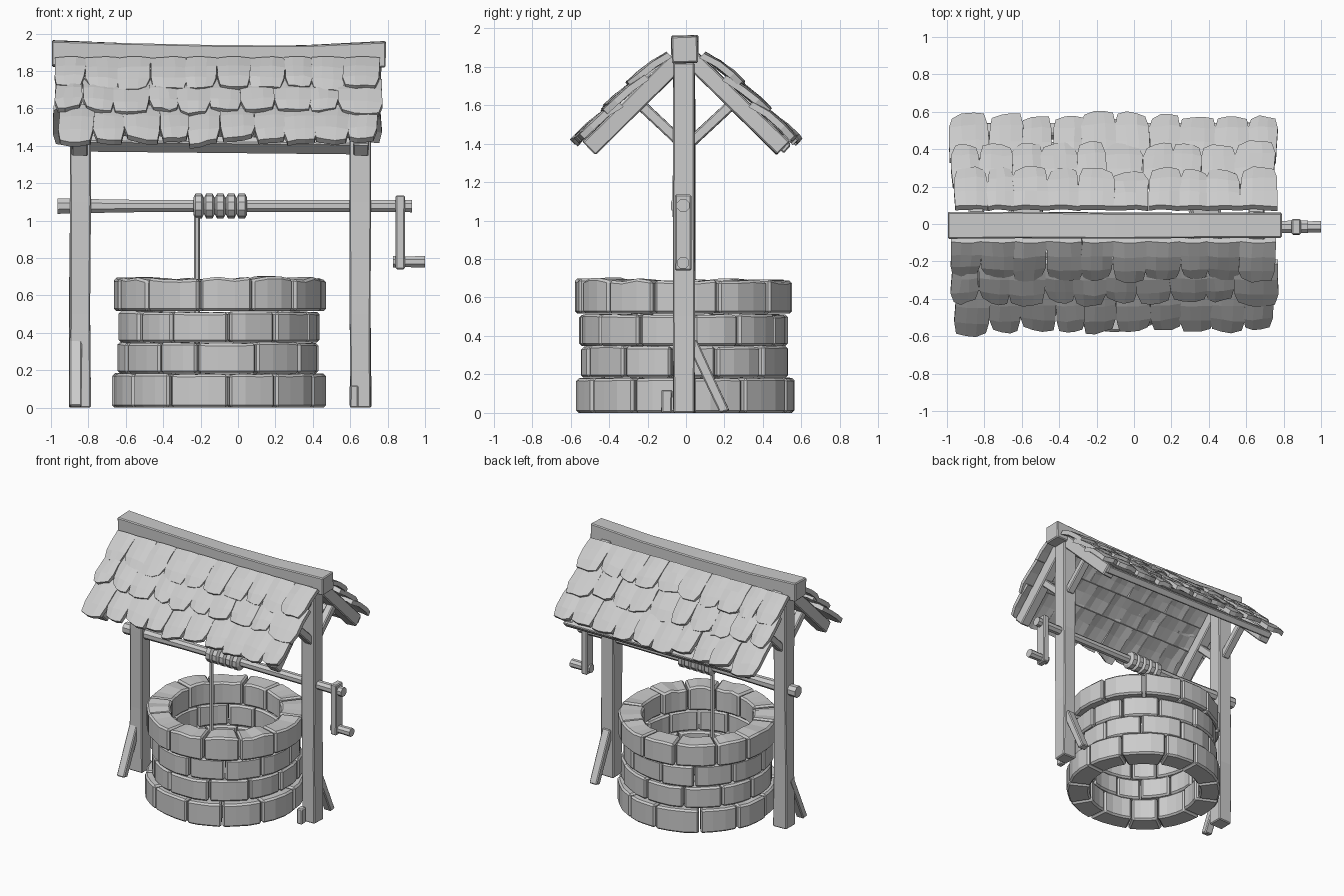
import bpy, bmesh, random
from math import sin, cos, pi
from mathutils import Vector as V

if "Cube" in bpy.data.objects:
    bpy.data.objects.remove(bpy.data.objects["Cube"])

random.seed(7)
def J(a):
    return random.uniform(-a, a)

def finish(bm, name, bevel=0.0):
    for v in bm.verts:
        v.co.z = max(v.co.z, 0)
    bmesh.ops.recalc_face_normals(bm, faces=bm.faces)
    me = bpy.data.meshes.new(name)
    bm.to_mesh(me)
    bm.free()
    ob = bpy.data.objects.new(name, me)
    bpy.context.collection.objects.link(ob)
    if bevel:
        m = ob.modifiers.new("Bevel", 'BEVEL')
        m.width, m.segments, m.limit_method, m.angle_limit = bevel, 1, 'ANGLE', 0.7
    return ob

def skin(bm, rings):
    """Bridge equal vertex loops and cap both ends."""
    vs = [[bm.verts.new(p) for p in r] for r in rings]
    n = len(vs[0])
    for a, b in zip(vs, vs[1:]):
        for i in range(n):
            bm.faces.new((a[i], a[(i+1) % n], b[(i+1) % n], b[i]))
    bm.faces.new(vs[0])
    bm.faces.new(vs[-1])

def beam(name, pts, w, h, side=(1, 0, 0), jit=0.004, bevel=0.007):
    """Rough square timber along pts; w is measured along side."""
    pts, s = [V(p) for p in pts], V(side)
    n = (pts[-1] - pts[0]).normalized().cross(s).normalized()
    bm = bmesh.new()
    skin(bm, [[p + s*(a*w/2 + J(jit)) + n*(b*h/2 + J(jit))
               for a, b in ((-1, -1), (1, -1), (1, 1), (-1, 1))] for p in pts])
    return finish(bm, name, bevel)

def turned(name, prof, y, z, sides=8):
    """Faceted round part along x from (x, radius) pairs."""
    bm = bmesh.new()
    skin(bm, [[(x, y + r*cos(2*pi*(i+.5)/sides), z + r*sin(2*pi*(i+.5)/sides))
               for i in range(sides)] for x, r in prof])
    return finish(bm, name)

# Stone wall: four courses of loose blocks
CX, CY, N = -0.10, -0.01, 12
courses = [(0.0, .182, .57, .10), (.184, .347, .538, .36), (.349, .514, .535, .05), (.516, .69, .562, .30)]
for k, (z0, z1, ro, off) in enumerate(courses):
    bm = bmesh.new()
    cuts = [off + 2*pi*i/N + J(.07) for i in range(N)]
    cuts.append(cuts[0] + 2*pi)
    for a0, a1 in zip(cuts, cuts[1:]):
        r, g, rings = ro + J(.009), .009, []
        ri = .405 + J(.012)
        top = z1 + J(.004)
        for t in range(4):
            a = a0 + g + (a1 - a0 - 2*g)*t/3
            rr, zz = r + J(.005), top + J(.008 if k == 3 else .003)
            rings.append([(CX + q*cos(a), CY + q*sin(a), z)
                          for q, z in ((ri, z0), (rr, z0), (rr, zz), (ri, zz + J(.003)))])
        skin(bm, rings)
    finish(bm, f"stone_course_{k+1}", .013)

# Posts with rafters and small knee braces
PY = -0.01
for nm, px in (("left", -.845), ("right", .655)):
    beam(f"{nm}_post", [(px, PY, z) for z in (0, .5, 1.1, 1.82)], .112, .112)
    for sn, s in (("back", 1), ("front", -1)):
        beam(f"{nm}_{sn}_rafter", [(px, s*.03, 1.84), (px, s*.505, 1.375)], .085, .092)
        beam(f"{nm}_{sn}_knee_brace", [(px, s*.03, 1.41), (px, s*.26, 1.625)], .06, .055, jit=.002)

# Ground braces and stub
beam("left_ground_brace", [(-.868, -.03, .37), (-.868, -.20, 0)], .065, .055, jit=.002)
beam("right_ground_brace", [(.655, .03, .37), (.655, .20, 0)], .065, .055, jit=.002)
beam("ground_stub", [(.62, -.10, 0), (.62, -.10, .12)], .045, .055, jit=.002)

# Sagging ridge beam and rear eave rail
beam("ridge_beam", [(-.995, -.007, 1.893), (-.6, -.007, 1.877), (-.1, -.007, 1.866),
                    (.35, -.007, 1.869), (.79, -.007, 1.888)], .138, .138, side=(0, 1, 0))
beam("rear_eave_rail", [(-.88, .495, 1.415), (.69, .495, 1.4)], .085, .05, side=(0, .71, -.71))

# Shingles: three overlapping rows per slope, each a curved ragged plate
rows = [(-.015, .25, 0), (.15, .27, -.03), (.345, .295, .015)]
COLS, X0, X1 = 10, -.968, .75
for sn, s in (("front", -1), ("back", 1)):
    bm = bmesh.new()
    for start, length, shift in rows:
        edges = [X0 + (X1 - X0)*i/COLS + (shift + J(.018) if 0 < i < COLS else J(.018))
                 for i in range(COLS + 1)]
        for x0, x1 in zip(edges, edges[1:]):
            L, lift, th = length + J(.02), .03 + J(.012), .034
            skew, lean = J(.035), J(.01)
            grid = []
            for t in (0, .35, .7, 1):
                line = []
                for u in (0, .33, .67, 1):
                    pinch = (.014 if t == 1 else -.002) * (1 - 2*u)
                    x = x0 + (x1 - x0)*u + pinch + lean*t + J(.005)
                    d = start + L*t + (skew*(u - .5) + J(.008))*t
                    if t == 1 and u in (0, 1):
                        d -= .012
                    n = lift*t - .012 + .008*sin(pi*u) + .012*sin(pi*t) + J(.004)
                    line.append((x, d, n))
                grid.append(line)
            def place(p, e):
                x, d, n = p
                n += e
                return bm.verts.new((x, s*(.09 + .707*(d + n)), 1.845 + .707*(n - d)))
            hi = [[place(p, th) for p in l] for l in grid]
            lo = [[place(p, 0) for p in l] for l in grid]
            for i in range(3):
                for j in range(3):
                    for g in (hi, lo):
                        bm.faces.new((g[i][j], g[i][j+1], g[i+1][j+1], g[i+1][j]))
            rim = ([(0, j) for j in range(3)] + [(i, 3) for i in range(3)]
                   + [(3, j) for j in (3, 2, 1)] + [(i, 0) for i in (3, 2, 1)])
            for a, b in zip(rim, rim[1:] + rim[:1]):
                bm.faces.new((hi[a[0]][a[1]], hi[b[0]][b[1]], lo[b[0]][b[1]], lo[a[0]][a[1]]))
    finish(bm, f"{sn}_shingles")

# Windlass, rope and crank
WY, WZ = -.015, 1.078
turned("windlass_shaft", [(-.965, .045), (-.78, .04), (-.45, .034), (.2, .034), (.7, .034), (.93, .036)], WY, WZ)
coil = []
for i in range(5):
    c = -.24 + .058*(i + .5)
    coil += [(c - .028, .045), (c - .017, .066), (c + .017, .066), (c + .028, .045)]
turned("rope_coil", coil, WY, WZ, 10)
bm = bmesh.new()
skin(bm, [[(-.22 + .016*cos(pi*i/3), WY + .016*sin(pi*i/3), z) for i in range(6)] for z in (.3, 1.05)])
finish(bm, "hanging_rope")
beam("crank_arm", [(.868, WY, .74), (.868, WY, 1.135)], .05, .085, jit=.001)
turned("crank_handle", [(.83, .033), (.89, .031), (1.0, .033)], WY, .78)
